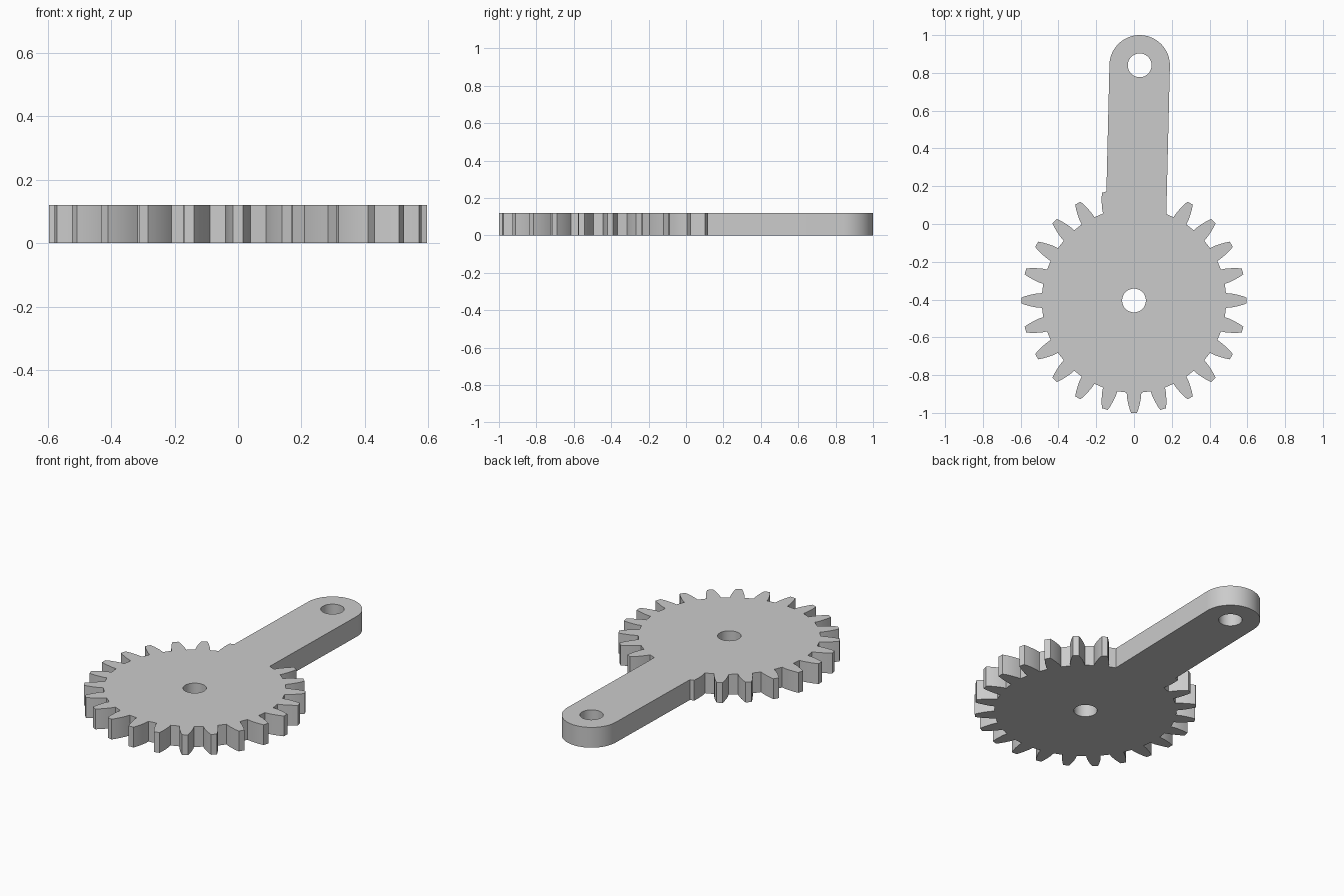
import bpy, bmesh, math
from mathutils import Vector, Matrix

cube = bpy.data.objects.get("Cube")
if cube:
    bpy.data.objects.remove(cube, do_unlink=True)

HEIGHT = 0.12
TEETH = 24
GEAR = Vector((0, -0.405))
TIP = Vector((0.03, 0.84))
ARM_R = 0.16
HOLE_R = 0.063

grey = bpy.data.materials.new("plain_grey")
grey.use_nodes = True
colour = (0.6, 0.6, 0.6, 1)
grey.diffuse_color = colour
grey.node_tree.nodes["Principled BSDF"].inputs["Base Color"].default_value = colour


def prism(name, outline, z0=0.0, z1=HEIGHT):
    """Extrude a counter-clockwise outline into a solid."""
    bm = bmesh.new()
    face = bm.faces.new([bm.verts.new((p[0], p[1], z0)) for p in outline])
    top = bmesh.ops.extrude_face_region(bm, geom=[face])
    verts = [v for v in top["geom"] if isinstance(v, bmesh.types.BMVert)]
    bmesh.ops.translate(bm, verts=verts, vec=(0, 0, z1 - z0))
    bmesh.ops.recalc_face_normals(bm, faces=bm.faces)
    mesh = bpy.data.meshes.new(name)
    bm.to_mesh(mesh)
    bm.free()
    mesh.materials.append(grey)
    obj = bpy.data.objects.new(name, mesh)
    bpy.context.collection.objects.link(obj)
    return obj


def arc(centre, radius, start, end, steps):
    angles = [start + (end - start) * i / steps for i in range(steps + 1)]
    return [centre + radius * Vector((math.cos(a), math.sin(a))) for a in angles]


def combine(target, other, operation):
    """Apply a boolean and discard the helper solid."""
    mod = target.modifiers.new(operation, "BOOLEAN")
    mod.operation = operation
    mod.solver = "EXACT"
    mod.object = other
    bpy.context.view_layer.objects.active = target
    bpy.ops.object.modifier_apply(modifier=mod.name)
    bpy.data.objects.remove(other, do_unlink=True)


# Toothed wheel: one curved flank (radius, half width), mirrored and repeated
flank = [(0.487, 0.039), (0.515, 0.037), (0.545, 0.031), (0.572, 0.024), (0.595, 0.016)]
tooth = [Vector((r, -w)) for r, w in flank] + [Vector((r, w)) for r, w in reversed(flank)]
outline = []
for i in range(TEETH):
    turn = Matrix.Rotation(math.tau * i / TEETH, 2)
    outline += [GEAR + turn @ p for p in tooth]
crank = prism("gear_with_arm", outline)

# Round-ended arm, running from the wheel centre to its tip
along = (TIP - GEAR).normalized()
side = Vector((along.y, -along.x)) * ARM_R
heading = math.atan2(side.y, side.x)
arm_outline = [GEAR - side, GEAR + side] + arc(TIP, ARM_R, heading, heading + math.pi, 32)
combine(crank, prism("arm", arm_outline), "UNION")

# Shaft hole and pin hole
for centre in (GEAR, TIP):
    circle = arc(centre, HOLE_R, 0, math.tau, 32)[:-1]
    combine(crank, prism("hole_cutter", circle, -HEIGHT, 2 * HEIGHT), "DIFFERENCE")

bpy.ops.object.select_all(action="DESELECT")
crank.select_set(True)
bpy.context.view_layer.objects.active = crank
bpy.ops.object.shade_smooth_by_angle(angle=math.radians(25))
